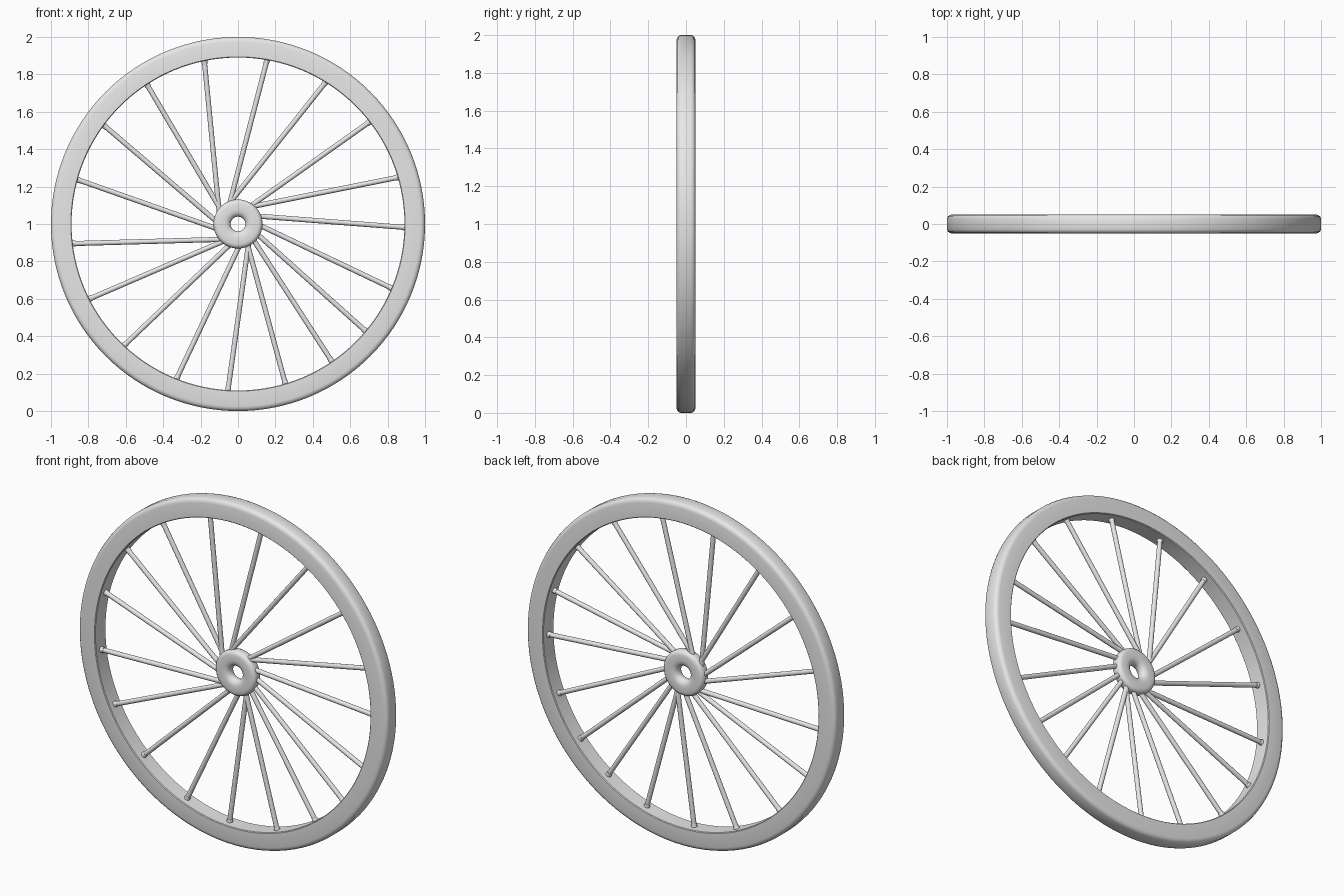
import bpy, bmesh, math
from mathutils import Vector

cube = bpy.data.objects.get("Cube")
if cube:
    bpy.data.objects.remove(cube, do_unlink=True)

grey = bpy.data.materials.new("plain grey")
grey.use_nodes = True
grey.diffuse_color = (0.8, 0.8, 0.8, 1)
grey.node_tree.nodes["Principled BSDF"].inputs["Base Color"].default_value = (0.8, 0.8, 0.8, 1)


def finish(name, bm):
    """Turn a bmesh into a smooth-shaded object standing on the ground."""
    bmesh.ops.recalc_face_normals(bm, faces=bm.faces)
    mesh = bpy.data.meshes.new(name)
    bm.to_mesh(mesh)
    bm.free()
    mesh.materials.append(grey)
    obj = bpy.data.objects.new(name, mesh)
    obj.location.z = 1
    bpy.context.collection.objects.link(obj)
    bpy.ops.object.select_all(action='DESELECT')
    obj.select_set(True)
    bpy.context.view_layer.objects.active = obj
    bpy.ops.object.shade_smooth_by_angle(angle=math.radians(40))
    return obj


def lathe(name, half, steps):
    """Spin a ring profile of (radius, y), mirrored front to back, around the axle."""
    profile = half + [(r, -y) for r, y in reversed(half)]
    bm = bmesh.new()
    rings = []
    for i in range(steps):
        a = math.tau * i / steps
        rings.append([bm.verts.new((r * math.cos(a), y, r * math.sin(a))) for r, y in profile])
    n = len(profile)
    for i in range(steps):
        p, q = rings[i], rings[(i + 1) % steps]
        for j in range(n):
            k = (j + 1) % n
            bm.faces.new((p[j], p[k], q[k], q[j]))
    return finish(name, bm)


def rod(bm, start, end, r1, r2, sides=12):
    """Add a straight round rod between two points."""
    d = end - start
    mat = d.to_track_quat('Z', 'Y').to_matrix().to_4x4()
    mat.translation = (start + end) / 2
    bmesh.ops.create_cone(bm, cap_ends=True, segments=sides, radius1=r1, radius2=r2,
                          depth=d.length, matrix=mat)


# Broad rim with rounded outer corners
lathe("rim", [(0.89, 0.046), (0.894, 0.05), (0.975, 0.05), (0.987, 0.047),
              (0.996, 0.039), (1.0, 0.028)], 128)

# Rounded hub with a funnelled axle hole
lathe("hub", [(0.039, 0.008), (0.043, 0.017), (0.050, 0.025), (0.062, 0.031),
              (0.075, 0.033), (0.108, 0.033), (0.119, 0.030), (0.127, 0.023),
              (0.131, 0.012)], 64)

# Spokes: angle where each meets the rim, and how far it leans off the radius
spokes = [(101.6, 6.0), (79.9, 4.5), (58.2, 6.7), (37.8, 2.5), (16.2, 4.9), (-1.2, 3.2),
          (-22.7, 2.8), (-40.0, 1.8), (-55.7, 1.5), (-73.5, 1.3), (-93.5, 4.5), (-111.7, 3.6),
          (-133.2, 3.2), (-153.3, 3.4), (-173.3, 5.1), (164.5, 3.9), (143.6, 4.1), (123.1, 2.6)]


def polar(deg, r=1.0):
    a = math.radians(deg)
    return Vector((r * math.cos(a), 0, r * math.sin(a)))


for i, (angle, lean) in enumerate(spokes):
    end = polar(angle, 0.9)
    along = polar(angle - lean)
    # Begin just outside the point nearest the axle, inside the hub
    start = end - along * (end.dot(along) - 0.065)
    bm = bmesh.new()
    rod(bm, start, end, 0.0135, 0.0135)
    # Small collar where the spoke enters the rim
    rod(bm, end - along * 0.028, end, 0.0145, 0.018)
    finish(f"spoke_{i + 1}", bm)
